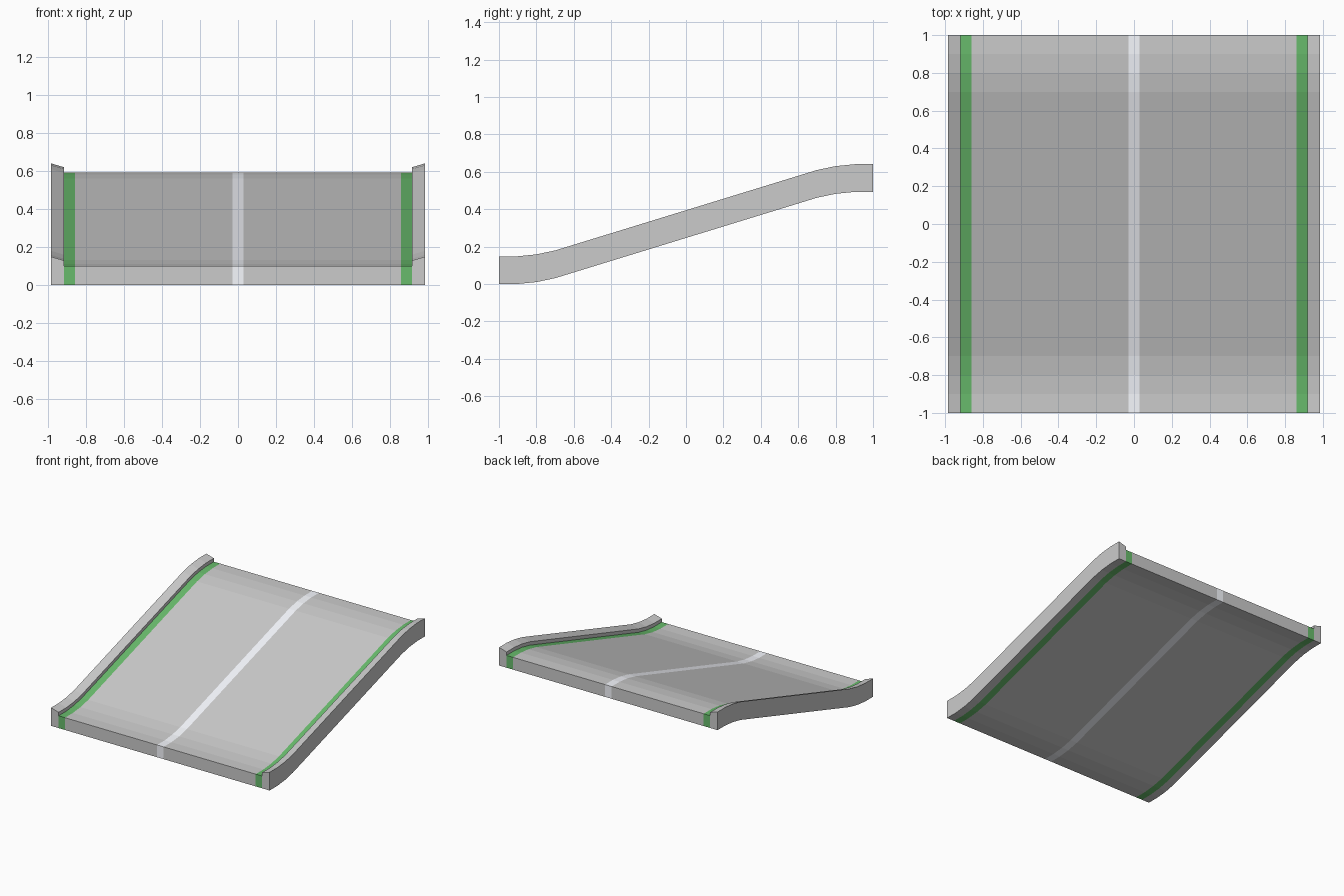
import bpy, bmesh

if "Cube" in bpy.data.objects:
    bpy.data.objects.remove(bpy.data.objects["Cube"])

# Side path of the ramp: (y, height), point-symmetric about the middle
RISE = 0.492
lower = [(-1, 0), (-0.9, 0), (-0.8, 0.01), (-0.7, 0.031)]
path = lower + [(-y, RISE - z) for y, z in reversed(lower)]

ROAD = 0.10      # road thickness
EDGE = 0.985     # outer half width


def material(name, rgb):
    m = bpy.data.materials.new(name)
    m.diffuse_color = (*rgb, 1)
    m.use_nodes = True
    m.node_tree.nodes["Principled BSDF"].inputs["Base Color"].default_value = m.diffuse_color
    return m


def sweep(name, ring, mat=None, mirror=True):
    """Sweep an (x, z) section along the path, leaving out hidden joint walls."""
    bm = bmesh.new()
    rows = [[bm.verts.new((x, y, z + h)) for x, z in ring] for y, h in path]
    n = len(ring)
    for i in range(n):
        j = (i + 1) % n
        (xa, za), (xb, zb) = ring[i], ring[j]
        if xa == xb and max(za, zb) <= ROAD and xa < EDGE:
            continue    # wall shared with the neighbouring strip
        for a, b in zip(rows, rows[1:]):
            bm.faces.new((a[i], b[i], b[j], a[j]))
    bm.faces.new(rows[0])
    bm.faces.new(rows[-1][::-1])
    bm.normal_update()
    mesh = bpy.data.meshes.new(name)
    bm.to_mesh(mesh)
    bm.free()
    obj = bpy.data.objects.new(name, mesh)
    bpy.context.collection.objects.link(obj)
    if mat:
        mesh.materials.append(mat)
    if mirror:
        obj.modifiers.new("Mirror", 'MIRROR')
    return obj


def slab(x0, x1):
    return [(x0, 0), (x1, 0), (x1, ROAD), (x0, ROAD)]


green = material("green", (0.14, 0.5, 0.15))
pale = material("pale_line", (0.93, 0.95, 1.0))

# Road surface, centre line and edge stripes
sweep("centre_line", slab(-0.03, 0.03), pale, mirror=False)
sweep("road_half", slab(0.03, 0.86))
sweep("edge_stripe", slab(0.86, 0.918), green)

# Raised curbs with a sloping top
sweep("curb", [(0.918, 0), (EDGE, 0), (EDGE, 0.148), (0.918, 0.128), (0.918, ROAD)])
